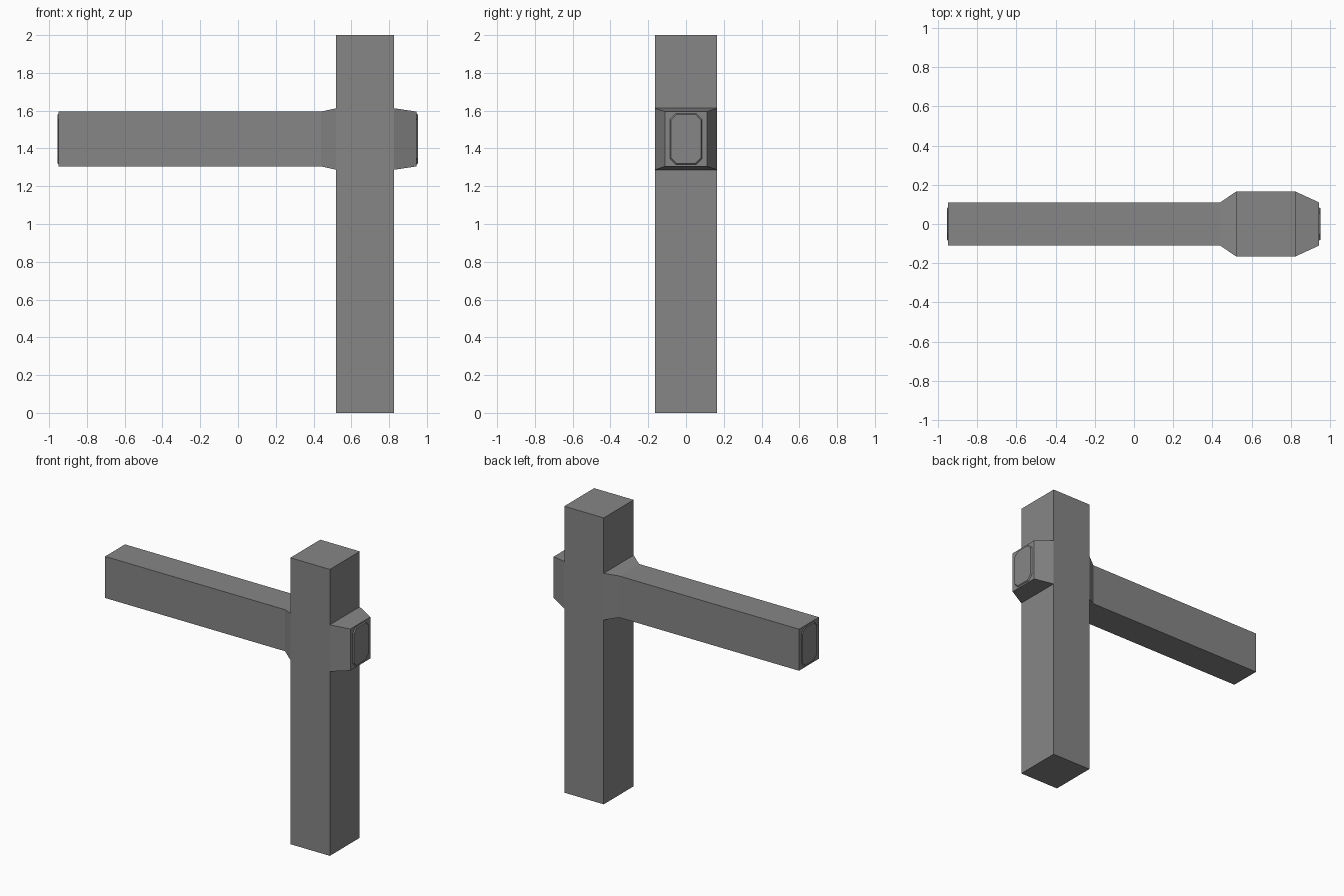
import bpy, bmesh

cube = bpy.data.objects.get("Cube")
if cube:
    bpy.data.objects.remove(cube, do_unlink=True)

grey = bpy.data.materials.new("mid grey")
grey.use_nodes = True
colour = (0.24, 0.24, 0.24, 1)
grey.diffuse_color = colour
grey.node_tree.nodes["Principled BSDF"].inputs["Base Color"].default_value = colour

BEAM_Z = 1.45
POST_LEFT, POST_RIGHT, POST_HALF = 0.825, 0.52, 0.165
BEAM_Y, BEAM_H = 0.11, 0.145
FLARE_H = 0.163


def loft(name, sections, z=BEAM_Z, chamfer=0):
    """Loft rectangular or corner-cut sections (x, half width, half height) along x."""
    bm = bmesh.new()
    rings = []
    for x, w, h in sections:
        outline = []
        for sy, sz in ((-1, -1), (1, -1), (1, 1), (-1, 1)):
            if chamfer:
                pair = [(sy * w, sz * (h - chamfer)), (sy * (w - chamfer), sz * h)]
                outline += pair if sy == sz else pair[::-1]
            else:
                outline.append((sy * w, sz * h))
        rings.append([bm.verts.new((x, y, z + dz)) for y, dz in outline])
    for a, b in zip(rings, rings[1:]):
        for i in range(len(a)):
            j = (i + 1) % len(a)
            bm.faces.new((a[i], a[j], b[j], b[i]))
    bm.faces.new(rings[0])
    bm.faces.new(rings[-1])
    bmesh.ops.recalc_face_normals(bm, faces=bm.faces)
    mesh = bpy.data.meshes.new(name)
    bm.to_mesh(mesh)
    bm.free()
    mesh.materials.append(grey)
    obj = bpy.data.objects.new(name, mesh)
    bpy.context.collection.objects.link(obj)
    return obj


# Upright post
loft("post", [(POST_RIGHT, POST_HALF, 1), (POST_LEFT, POST_HALF, 1)], z=1)

# Long arm, flaring where it meets the post
loft("long_arm", [(-0.95, BEAM_Y, BEAM_H), (0.44, BEAM_Y, BEAM_H),
                  (POST_RIGHT, POST_HALF, FLARE_H)])

# Short tapered stub on the other side
loft("short_stub", [(POST_LEFT, POST_HALF, FLARE_H), (0.945, BEAM_Y, BEAM_H)])

# Thin corner-cut plates on both beam ends
for name, inner, outer in (("stub_end_plate", 0.945, 0.952),
                           ("arm_end_plate", -0.95, -0.955)):
    loft(name, [(inner, 0.085, 0.135), (outer, 0.08, 0.13)], chamfer=0.03)
